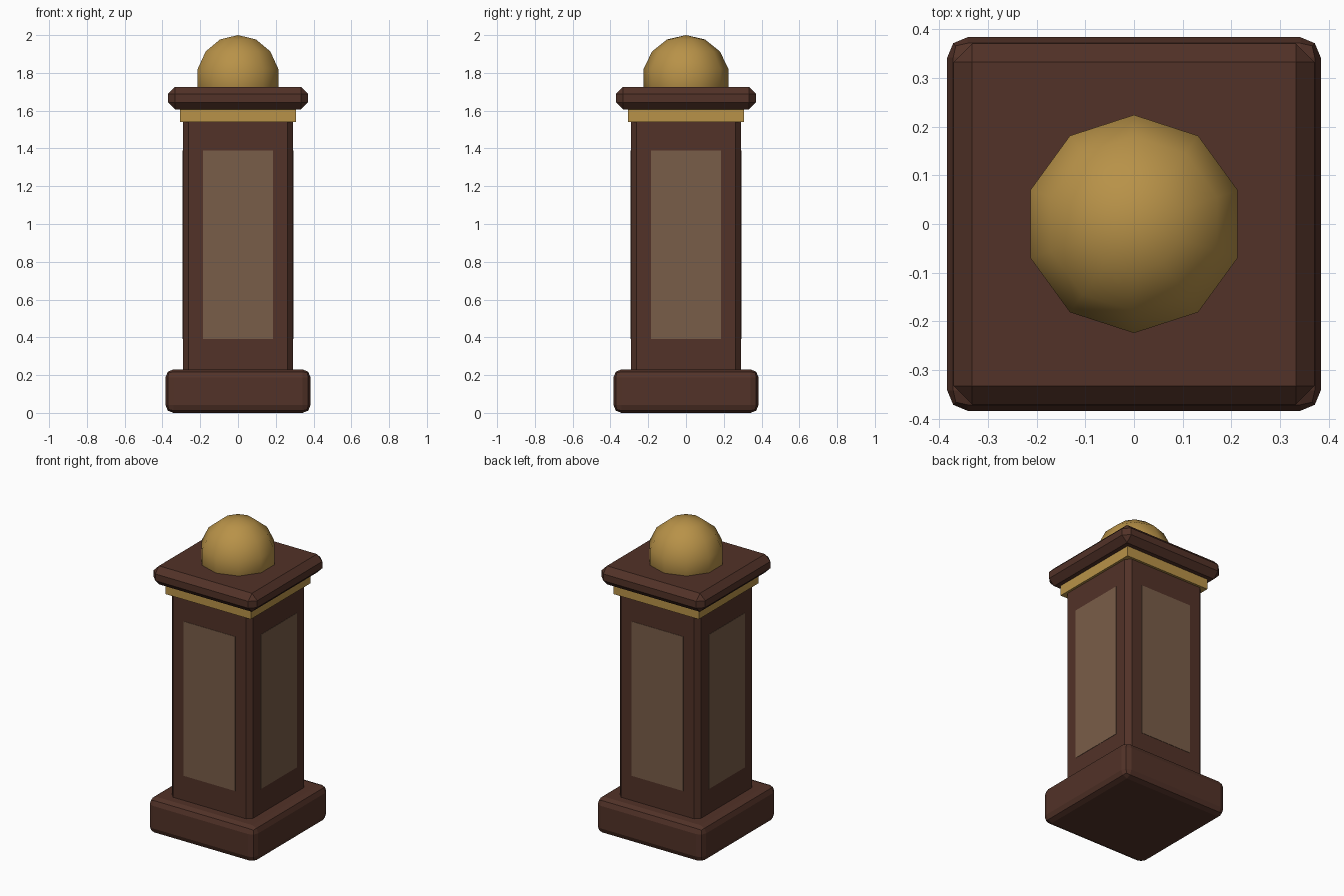
import bpy, bmesh, math
from mathutils import Matrix

if "Cube" in bpy.data.objects:
    bpy.data.objects.remove(bpy.data.objects["Cube"])


def material(name, rgb):
    m = bpy.data.materials.new(name)
    m.diffuse_color = (*rgb, 1.0)
    m.use_nodes = True
    m.node_tree.nodes["Principled BSDF"].inputs["Base Color"].default_value = m.diffuse_color
    return m


WOOD = material("dark wood", (0.084, 0.032, 0.021))
PANEL = material("taupe panel", (0.191, 0.109, 0.065))
BRASS = material("aged brass", (0.479, 0.287, 0.065))


def finish(name, bm, mat):
    me = bpy.data.meshes.new(name)
    bm.to_mesh(me)
    bm.free()
    me.materials.append(mat)
    ob = bpy.data.objects.new(name, me)
    bpy.context.collection.objects.link(ob)
    return ob


def box(name, half, z0, z1, mat, bevel=0.0, segments=1):
    """Square block centred on the z axis, with an optional bevel on all edges."""
    bm = bmesh.new()
    bmesh.ops.create_cube(bm, size=1.0)
    bmesh.ops.scale(bm, vec=(2 * half, 2 * half, z1 - z0), verts=bm.verts)
    bmesh.ops.translate(bm, vec=(0, 0, (z0 + z1) / 2), verts=bm.verts)
    if bevel:
        bmesh.ops.bevel(bm, geom=bm.edges[:], offset=bevel, segments=segments,
                        profile=0.5, affect='EDGES')
    return finish(name, bm, mat)


# Post: plinth, shaft, brass collar and cap
box("base", 0.384, 0.0, 0.23, WOOD, 0.042, 2)
box("shaft", 0.291, 0.19, 1.58, WOOD, 0.03)
box("collar", 0.306, 1.54, 1.61, BRASS)
box("cap", 0.371, 1.606, 1.726, WOOD, 0.038)

# Thin plate on each of the four sides
for i, side in enumerate(("front", "right", "back", "left")):
    bm = bmesh.new()
    bmesh.ops.create_cube(bm, size=1.0)
    bmesh.ops.scale(bm, vec=(0.37, 0.004, 1.0), verts=bm.verts)
    bmesh.ops.translate(bm, vec=(0, -0.291, 0.89), verts=bm.verts)
    bmesh.ops.rotate(bm, cent=(0, 0, 0), verts=bm.verts,
                     matrix=Matrix.Rotation(i * math.pi / 2, 3, 'Z'))
    finish(side + "_panel", bm, PANEL)

# Low-poly ball finial, smooth shaded, sunk into the cap
bm = bmesh.new()
bmesh.ops.create_uvsphere(bm, u_segments=10, v_segments=7, radius=0.23)
bmesh.ops.translate(bm, vec=(0, 0, 1.77), verts=bm.verts)
for f in bm.faces:
    f.smooth = True
finish("ball_finial", bm, BRASS)
